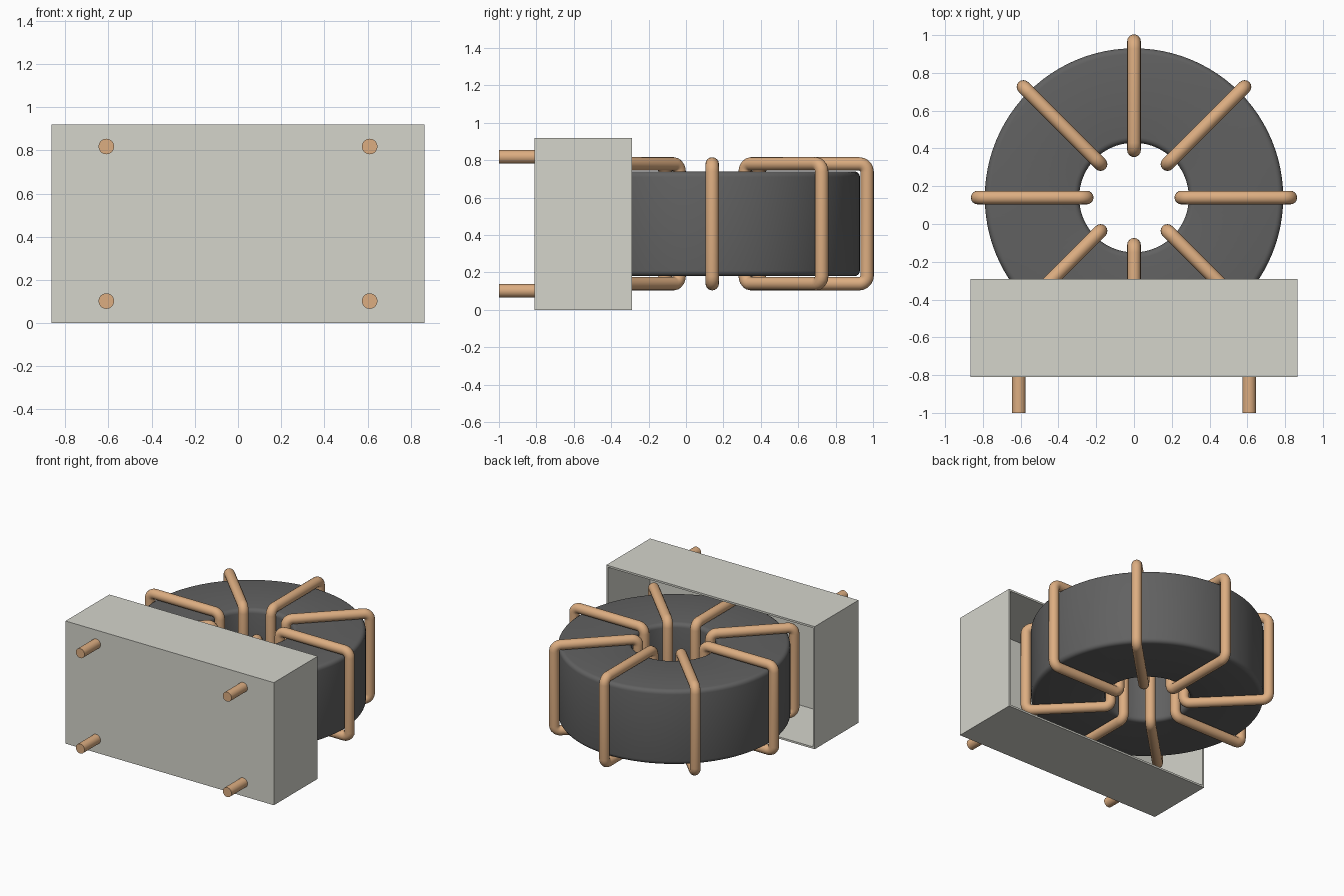
import bpy, bmesh
from math import pi, sin, cos, radians

if "Cube" in bpy.data.objects:
    bpy.data.objects.remove(bpy.data.objects["Cube"])

CY, CZ = 0.14, 0.46          # toroid centre


def material(name, rgb):
    m = bpy.data.materials.new(name)
    m.diffuse_color = (*rgb, 1)
    m.use_nodes = True
    m.node_tree.nodes["Principled BSDF"].inputs["Base Color"].default_value = m.diffuse_color
    return m


copper = material("copper", (0.72, 0.42, 0.22))
ferrite = material("ferrite", (0.12, 0.12, 0.12))
plastic = material("plastic", (0.66, 0.66, 0.60))


def add_mesh(name, bm, mat, smooth=False):
    bmesh.ops.recalc_face_normals(bm, faces=bm.faces)
    me = bpy.data.meshes.new(name)
    bm.to_mesh(me)
    bm.free()
    ob = bpy.data.objects.new(name, me)
    bpy.context.collection.objects.link(ob)
    me.materials.append(mat)
    if smooth:
        select(ob)
        bpy.ops.object.shade_smooth_by_angle(angle=radians(35))
    return ob


def select(ob):
    bpy.ops.object.select_all(action='DESELECT')
    ob.select_set(True)
    bpy.context.view_layer.objects.active = ob


def rounded_rect(r0, r1, z0, z1, rad, n):
    """Closed (radius, height) outline with rounded corners."""
    corners = [(r1 - rad, z1 - rad, 0), (r0 + rad, z1 - rad, 1),
               (r0 + rad, z0 + rad, 2), (r1 - rad, z0 + rad, 3)]
    return [(r + rad * cos((q + i / n) * pi / 2), z + rad * sin((q + i / n) * pi / 2))
            for r, z, q in corners for i in range(n + 1)]


# Open-backed base box with thin walls
bm = bmesh.new()
bmesh.ops.create_cube(bm, size=1)
for v in bm.verts:
    v.co = (v.co.x * 1.73, v.co.y * 0.52 - 0.55, v.co.z * 0.92 + 0.46)
back = max(bm.faces, key=lambda f: f.calc_center_median().y)
bmesh.ops.inset_region(bm, faces=[back], thickness=0.02)
inner = bmesh.ops.extrude_discrete_faces(bm, faces=[back])["faces"][0]
for v in inner.verts:
    v.co.y = -0.79
add_mesh("base_box", bm, plastic)

# Toroid core, lathed from a rounded rectangle
bm = bmesh.new()
STEPS = 96
profile = rounded_rect(0.29, 0.79, 0.18, 0.74, 0.03, 4)
rings = [[bm.verts.new((r * cos(2 * pi * s / STEPS), r * sin(2 * pi * s / STEPS) + CY, z))
          for r, z in profile] for s in range(STEPS)]
P = len(profile)
for s in range(STEPS):
    a, b = rings[s], rings[(s + 1) % STEPS]
    for i in range(P):
        j = (i + 1) % P
        bm.faces.new((a[i], b[i], b[j], a[j]))
add_mesh("toroid_core", bm, ferrite, True)

# Eight closed wire turns around the core
for k in range(8):
    cu = bpy.data.curves.new(f"wire_turn_{k + 1}", 'CURVE')
    cu.dimensions = '3D'
    cu.bevel_depth = 0.036
    cu.bevel_resolution = 6
    pts = rounded_rect(0.25, 0.828, 0.14, 0.78, 0.042, 5)
    sp = cu.splines.new('POLY')
    sp.points.add(len(pts) - 1)
    sp.use_cyclic_u = True
    for p, (r, z) in zip(sp.points, pts):
        p.co = (r, 0, z, 1)
    ob = bpy.data.objects.new(cu.name, cu)
    bpy.context.collection.objects.link(ob)
    ob.location.y = CY
    ob.rotation_euler.z = k * pi / 4
    cu.materials.append(copper)
    select(ob)
    bpy.ops.object.convert(target='MESH')
    bpy.ops.object.shade_smooth_by_angle(angle=radians(40))

# Four terminal pins through the front wall
for side, x in (("left", -0.61), ("right", 0.61)):
    for level, z in (("lower", 0.102), ("upper", 0.818)):
        bpy.ops.mesh.primitive_cylinder_add(vertices=32, radius=0.036, depth=0.2,
                                            location=(x, -0.9, z), rotation=(pi / 2, 0, 0))
        pin = bpy.context.object
        pin.name = f"{level}_{side}_pin"
        pin.data.materials.append(copper)
        bpy.ops.object.shade_smooth_by_angle(angle=radians(40))
